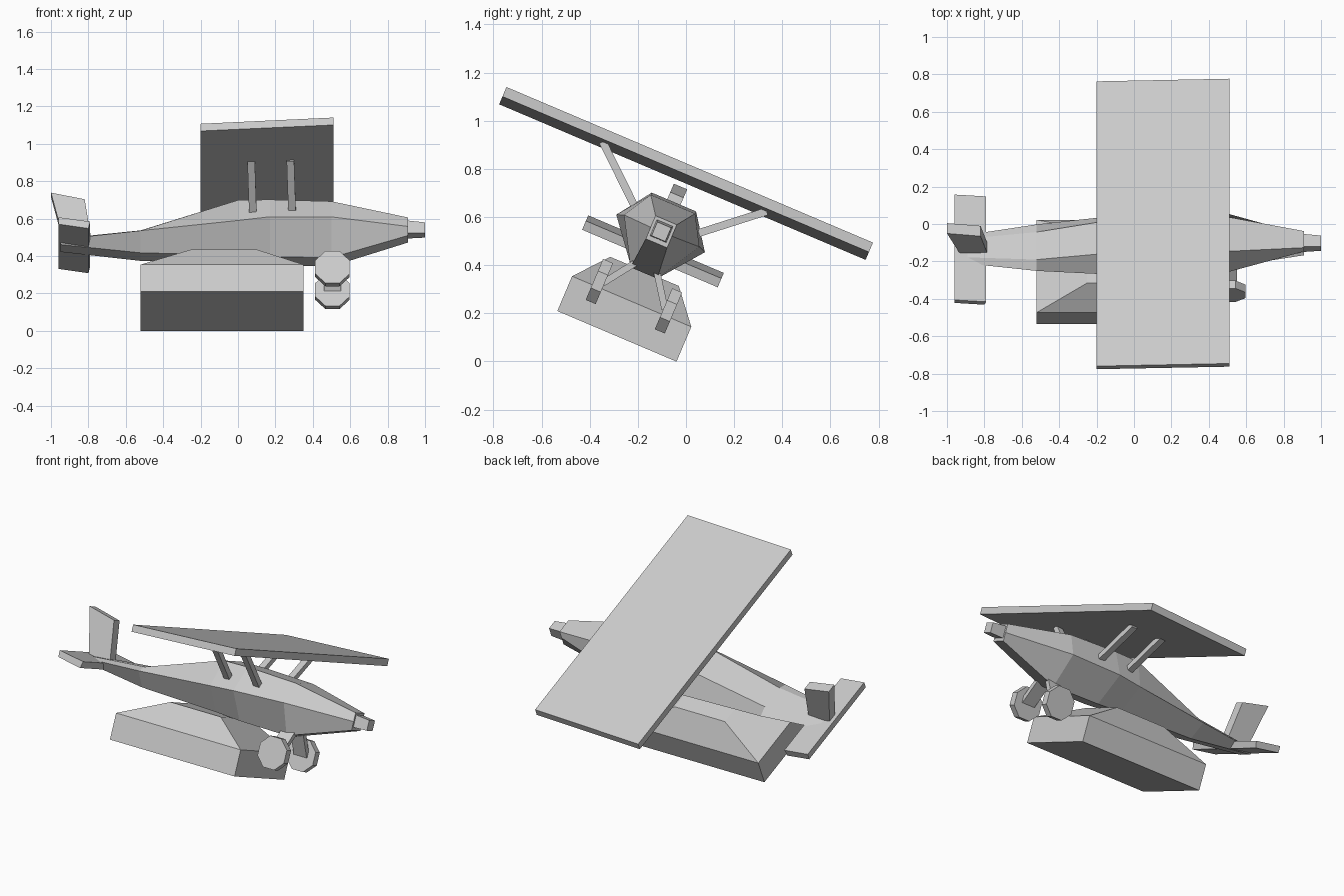
import bpy, bmesh, math
from mathutils import Matrix, Vector

cube = bpy.data.objects.get("Cube")
if cube:
    bpy.data.objects.remove(cube, do_unlink=True)

mat = bpy.data.materials.new("light_grey")
mat.use_nodes = True
grey = (0.6, 0.6, 0.6, 1)
mat.diffuse_color = grey
mat.node_tree.nodes["Principled BSDF"].inputs["Base Color"].default_value = grey

# The whole aircraft is built upright along x, then banked to one side
BANK = Matrix.Rotation(math.radians(-23), 4, 'X') @ Matrix.Translation((0, -0.305, 0))


def finish(name, bm):
    bmesh.ops.recalc_face_normals(bm, faces=bm.faces)
    mesh = bpy.data.meshes.new(name)
    bm.to_mesh(mesh)
    bm.free()
    mesh.transform(BANK)
    mesh.materials.append(mat)
    obj = bpy.data.objects.new(name, mesh)
    bpy.context.collection.objects.link(obj)
    return obj


def loft(name, rings):
    """Skin a row of matching closed rings and cap both ends."""
    bm = bmesh.new()
    rows = [[bm.verts.new(p) for p in ring] for ring in rings]
    n = len(rows[0])
    for a, b in zip(rows, rows[1:]):
        for i in range(n):
            j = (i + 1) % n
            bm.faces.new((a[i], a[j], b[j], b[i]))
    bm.faces.new(rows[0])
    bm.faces.new(rows[-1])
    return finish(name, bm)


def slab(name, side, half):
    """Extrude an x-z outline symmetrically across the width."""
    return loft(name, [[(x, y, z) for x, z in side] for y in (-half, half)])


def rect(x, half, low, high):
    return [(x, -half, low), (x, half, low), (x, half, high), (x, -half, high)]


def bar(name, start, end, width, thick):
    """Straight bar, width along x."""
    a, b = Vector(start), Vector(end)
    across = (b - a).cross(Vector((1, 0, 0))).normalized() * thick / 2
    along = Vector((width / 2, 0, 0))
    ring = [along + across, along - across, -along - across, across - along]
    return loft(name, [[p + q for q in ring] for p in (a, b)])


# Fuselage: x, then half width and height of the top, widest and bottom edges
stations = [
    (-0.95, 0.05, 0.385, 0.075, 0.37, 0.05, 0.35),
    (-0.52, 0.08, 0.42, 0.135, 0.395, 0.055, 0.30),
    (0.0, 0.10, 0.587, 0.18, 0.435, 0.06, 0.285),
    (0.17, 0.10, 0.59, 0.20, 0.448, 0.06, 0.275),
    (0.50, 0.10, 0.58, 0.17, 0.46, 0.06, 0.27),
    (0.91, 0.048, 0.508, 0.048, 0.456, 0.048, 0.404),
]
loft("fuselage", [[(x, -ht, wt), (x, ht, wt), (x, hm, wm), (x, hb, wb), (x, -hb, wb), (x, -hm, wm)]
                  for x, ht, wt, hm, wm, hb, wb in stations])

# Propeller hub
loft("nose_hub", [rect(0.90, 0.037, 0.422, 0.496), rect(1.0, 0.031, 0.425, 0.487)])

# Wing and tail surfaces
slab("main_wing", [(-0.2, 0.68), (0.51, 0.715), (0.51, 0.758), (-0.2, 0.722)], 0.827)
slab("tailplane", [(-0.96, 0.36), (-0.8, 0.335), (-0.79, 0.375), (-0.96, 0.40)], 0.306)
slab("tail_fin", [(-0.93, 0.38), (-0.78, 0.36), (-0.82, 0.622), (-1.0, 0.66)], 0.03)

# Float: box hull with a tapered deck
loft("float_hull", [
    [(x, y * 0.269, z) for x, y in ((-0.52, -1), (0.35, -1), (0.35, 1), (-0.52, 1))]
    for z in (-0.016, 0.141)
] + [[(x, y * 0.155, 0.277) for x, y in ((-0.25, -1), (0.1, -1), (0.1, 1), (-0.25, 1))]])

# Landing gear and wing struts on both sides
for side, s in (("left", 1), ("right", -1)):
    bm = bmesh.new()
    turn = (Matrix.Translation((0.505, s * 0.156, 0.165)) @ Matrix.Rotation(math.pi / 2, 4, 'X')
            @ Matrix.Rotation(math.pi / 8, 4, 'Z'))
    bmesh.ops.create_cone(bm, cap_ends=True, segments=8, radius1=0.1, radius2=0.1,
                          depth=0.045, matrix=turn)
    finish(side + "_wheel", bm)
    bar(side + "_gear_leg", (0.505, s * 0.14, 0.165), (0.505, s * 0.045, 0.30), 0.09, 0.028)
    for place, x in (("rear", 0.075), ("front", 0.285)):
        bar(f"{side}_{place}_strut", (x + 0.005, s * 0.12, 0.49), (x - 0.005, s * 0.37, 0.705), 0.04, 0.032)
